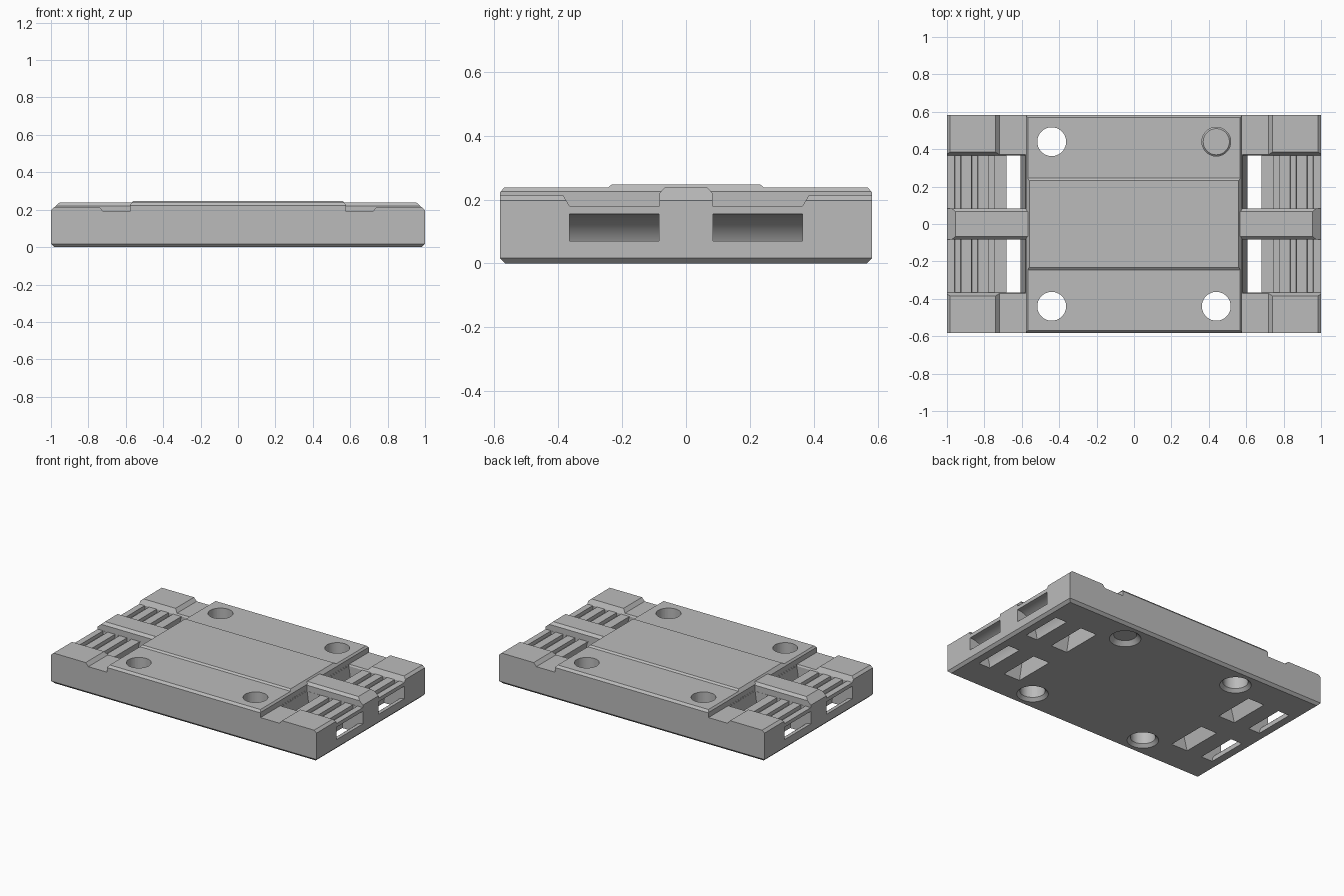
import bpy, bmesh, math

old = bpy.data.objects.get("Cube")
if old:
    bpy.data.objects.remove(old, do_unlink=True)

grey = bpy.data.materials.new("plain grey")
grey.use_nodes = True
colour = (0.5, 0.5, 0.5, 1)
grey.diffuse_color = colour
grey.node_tree.nodes["Principled BSDF"].inputs["Base Color"].default_value = colour


def prism(name, pts, axis, a, b):
    """Extrude a 2D profile along an axis from a to b."""
    place = {"x": lambda p, t: (t, p[0], p[1]),
             "y": lambda p, t: (p[0], t, p[1])}[axis]
    bm = bmesh.new()
    lo, hi = [[bm.verts.new(place(p, t)) for p in pts] for t in (a, b)]
    bm.faces.new(lo)
    bm.faces.new(hi)
    n = len(pts)
    for i in range(n):
        j = (i + 1) % n
        bm.faces.new((lo[i], lo[j], hi[j], hi[i]))
    bmesh.ops.recalc_face_normals(bm, faces=bm.faces)
    me = bpy.data.meshes.new(name)
    bm.to_mesh(me)
    bm.free()
    me.materials.append(grey)
    ob = bpy.data.objects.new(name, me)
    bpy.context.collection.objects.link(ob)
    return ob


def drill(name, x, y, r_low, r_high, z_low, z_high):
    """Round cutter, optionally tapered."""
    bpy.ops.mesh.primitive_cone_add(vertices=48, radius1=r_low, radius2=r_high,
                                    depth=z_high - z_low,
                                    location=(x, y, (z_low + z_high) / 2))
    ob = bpy.context.object
    ob.name = name
    ob.data.materials.append(grey)
    return ob


def combine(target, other, operation):
    mod = target.modifiers.new("cut", "BOOLEAN")
    mod.operation = operation
    mod.solver = "EXACT"
    mod.object = other
    bpy.context.view_layer.objects.active = target
    bpy.ops.object.modifier_apply(modifier=mod.name)
    bpy.data.objects.remove(other, do_unlink=True)


def mirrored(half):
    """Close a half profile by reflecting it in the first coordinate."""
    return half + [(-u, v) for u, v in reversed(half)]


# Plate: length profile trimmed by the width profile
long_half = [(0.983, 0), (1, 0.017), (1, 0.2125), (0.74, 0.2125), (0.72, 0.19),
             (0.578, 0.19), (0.578, 0.225), (0.56, 0.2475)]
wide_half = [(0.566, 0), (0.583, 0.017), (0.583, 0.222), (0.57, 0.2375),
             (0.245, 0.2375), (0.232, 0.2475)]
plate = prism("mounting_plate", mirrored(long_half), "y", -0.7, 0.7)
combine(plate, prism("width_trim", mirrored(wide_half), "x", -1.1, 1.1), "INTERSECT")

# Recessed cable beds at both ends, with sloped outer sides
bed_half = [(0.365, 0.18), (0.407, 0.25), (0.407, 0.3)]
for s in (-1, 1):
    combine(plate, prism("bed", mirrored(bed_half), "x", s * 0.579, s * 1.1), "DIFFERENCE")

# Central bridges and the sloped end edges
bridge_half = [(0.083, 0.1), (0.083, 0.22), (0.067, 0.2375)]
for s in (-1, 1):
    combine(plate, prism("bridge", mirrored(bridge_half), "x", s * 0.5, s), "UNION")
    edge = [(s * 1.1, 0.107), (s * 0.9, 0.287), (s * 1.1, 0.287)]
    combine(plate, prism("end_edge", edge, "y", -0.7, 0.7), "DIFFERENCE")

# Strap tunnel: a quarter bend from the end wall down to the underside
steps = 14
turn = [math.pi / 2 * (1 + i / steps) for i in range(steps + 1)]
outer = [(1 + 0.155 * math.cos(t), 0.155 * math.sin(t)) for t in turn]
inner = [(1 + 0.07 * math.cos(t), 0.07 * math.sin(t)) for t in reversed(turn)]
tunnel = ([(1.05, 0.155)] + outer + [(0.845, -0.05), (0.93, -0.05)]
          + inner + [(1.05, 0.07)])

# Leaning strap slot behind the bed
slot = [(0.61, -0.02), (0.735, -0.02), (0.682, 0.18), (0.682, 0.23),
        (0.58, 0.23), (0.58, 0.18)]

for sx in (-1, 1):
    for sy in (-1, 1):
        a, b = sy * 0.084, sy * 0.365
        for x in (0.762, 0.852, 0.942):
            groove = [(x - 0.015, 0.156), (x + 0.015, 0.156),
                      (x + 0.022, 0.25), (x - 0.022, 0.25)]
            combine(plate, prism("groove", [(sx * u, v) for u, v in groove], "y", a, b),
                    "DIFFERENCE")
        for name, shape in (("strap_tunnel", tunnel), ("strap_slot", slot)):
            combine(plate, prism(name, [(sx * u, v) for u, v in shape], "y", a, b),
                    "DIFFERENCE")
        # Screw hole with a chamfered mouth underneath
        x, y = sx * 0.44, sy * 0.44
        combine(plate, drill("hole", x, y, 0.077, 0.077, -0.1, 0.4), "DIFFERENCE")
        combine(plate, drill("hole_mouth", x, y, 0.107, 0.07, -0.01, 0.027), "DIFFERENCE")

# Smooth bends and holes, crisp edges elsewhere
bpy.ops.object.select_all(action="DESELECT")
plate.select_set(True)
bpy.context.view_layer.objects.active = plate
bpy.ops.object.shade_smooth_by_angle(angle=math.radians(20))
